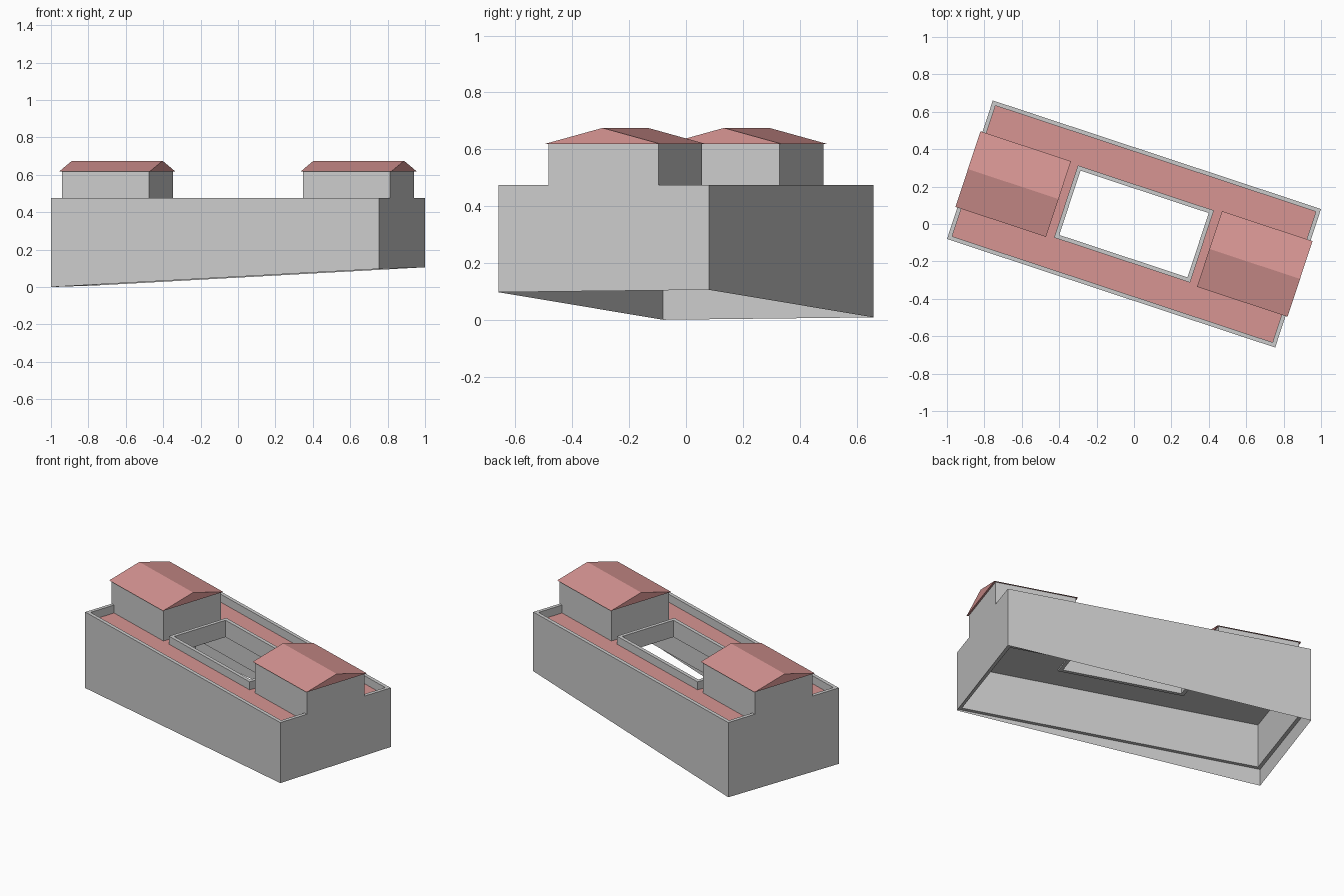
import bpy, bmesh, math

if "Cube" in bpy.data.objects:
    bpy.data.objects.remove(bpy.data.objects["Cube"])

ANGLE = math.radians(-18.3)   # whole building is turned on the plan
HU, HV = 0.924, 0.39          # half length and half width
T = 0.022                     # parapet thickness
TOP, DECK, SLAB, BASE = 0.475, 0.425, 0.38, 0.106
EAVE, RIDGE = 0.619, 0.675

red = bpy.data.materials.new("red_roof")
red.diffuse_color = (0.68, 0.30, 0.29, 1)
red.use_nodes = True
red.node_tree.nodes["Principled BSDF"].inputs["Base Color"].default_value = red.diffuse_color


def finish(name, bm, mat=None, solid=True):
    if solid:
        bmesh.ops.recalc_face_normals(bm, faces=bm.faces)
    me = bpy.data.meshes.new(name)
    bm.to_mesh(me)
    bm.free()
    ob = bpy.data.objects.new(name, me)
    ob.rotation_euler.z = ANGLE
    if mat:
        me.materials.append(mat)
    bpy.context.collection.objects.link(ob)
    return ob


def rect(bm, hu, hv, z):
    """Loop of four corner vertices; z is a height or a function of (u, v)."""
    pts = [(-hu, -hv), (hu, -hv), (hu, hv), (-hu, hv)]
    return [bm.verts.new((u, v, z(u, v) if callable(z) else z)) for u, v in pts]


def bridge(bm, a, b):
    n = len(a)
    for i in range(n):
        j = (i + 1) % n
        bm.faces.new((a[i], a[j], b[j], b[i]))


def ring(name, outer, inner, z0, z1, mat=None):
    """Rectangular frame with a rectangular hole."""
    bm = bmesh.new()
    loops = [rect(bm, *outer, z0), rect(bm, *outer, z1),
             rect(bm, *inner, z1), rect(bm, *inner, z0)]
    for k in range(4):
        bridge(bm, loops[k], loops[(k + 1) % 4])
    return finish(name, bm, mat)


def prism(name, profile, u0, u1, mat=None):
    """Closed (v, z) profile swept along the length."""
    bm = bmesh.new()
    a = [bm.verts.new((u0, v, z)) for v, z in profile]
    b = [bm.verts.new((u1, v, z)) for v, z in profile]
    bridge(bm, a, b)
    bm.faces.new(a)
    bm.faces.new(b)
    return finish(name, bm, mat)


# outer walls with parapet
ring("outer_walls", (HU, HV), (HU - T, HV - T), BASE, TOP)

# thin skirt following the sloping ground
bm = bmesh.new()
bridge(bm, rect(bm, HU, HV, lambda u, v: 0.0528 + 0.0525 * u + 0.0109 * v),
       rect(bm, HU, HV, BASE))
finish("ground_skirt", bm, solid=False)

# roof slab, red deck and courtyard parapet
CU, CV = 0.383, 0.203
ring("roof_slab", (HU - T, HV - T), (CU, CV), SLAB, DECK - 0.004)
ring("roof_deck", (HU - T, HV - T), (CU, CV), DECK - 0.004, DECK, red)
ring("courtyard_parapet", (CU, CV), (CU - T, CV - T), SLAB - 0.01, TOP)

# two rooftop houses with gabled roofs
for side, s in (("left", -1), ("right", 1)):
    prism(side + "_house", [(-0.203, DECK), (0.203, DECK), (0.203, EAVE), (-0.203, EAVE)],
          s * 0.434, s * HU)
    prism(side + "_gable_roof", [(-0.213, EAVE), (0.213, EAVE), (0, RIDGE)],
          s * 0.425, s * 0.935, red)
